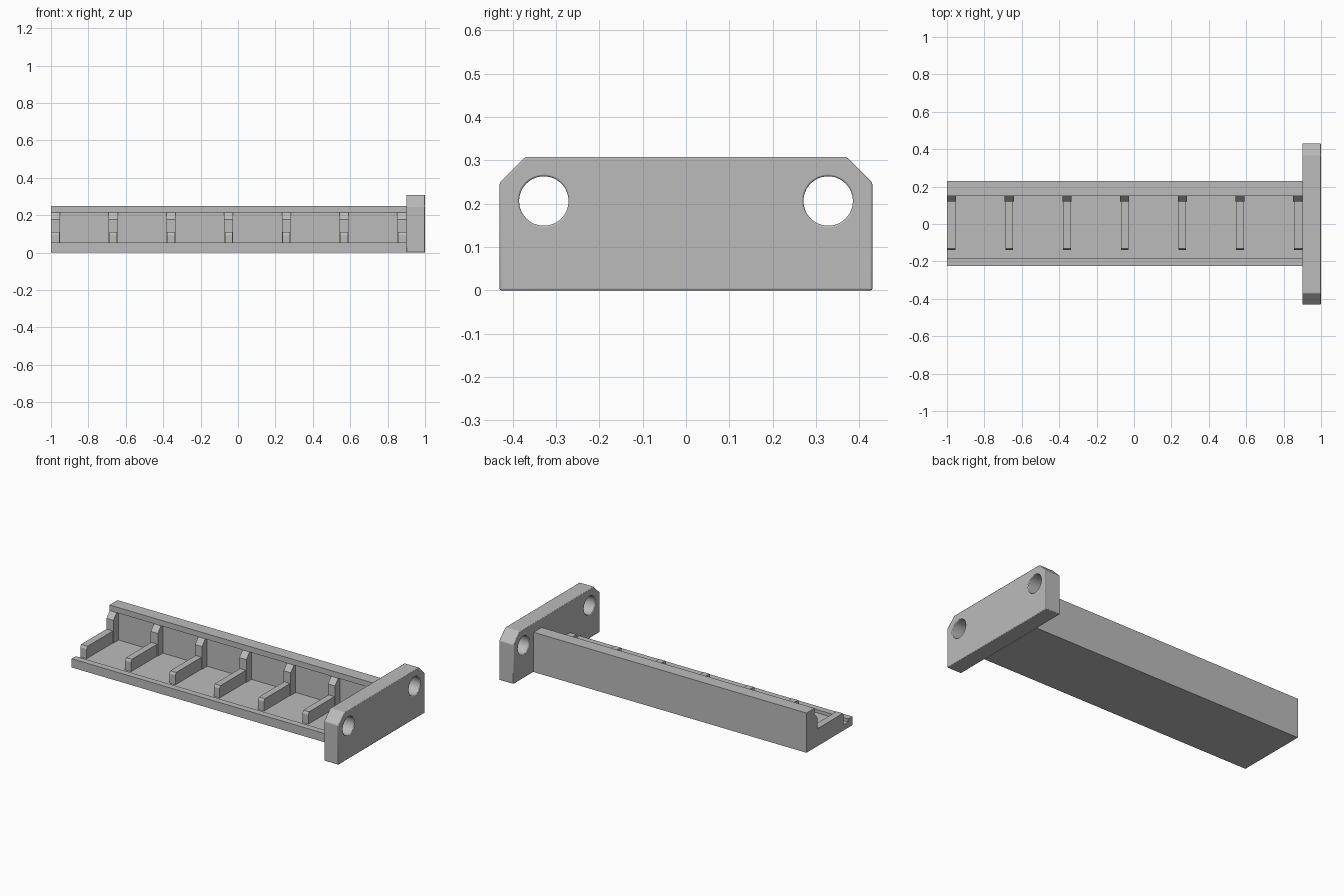
import bpy
import bmesh
import math

cube = bpy.data.objects.get("Cube")
if cube:
    bpy.data.objects.remove(cube, do_unlink=True)

grey = bpy.data.materials.new("plain grey")
grey.use_nodes = True
grey.diffuse_color = (0.5, 0.5, 0.5, 1)
grey.node_tree.nodes["Principled BSDF"].inputs["Base Color"].default_value = (0.5, 0.5, 0.5, 1)


def prism(name, profile, x0, x1):
    """Extrude a (y, z) profile along x."""
    bm = bmesh.new()
    face = bm.faces.new([bm.verts.new((x0, y, z)) for y, z in profile])
    out = bmesh.ops.extrude_face_region(bm, geom=[face])
    moved = [v for v in out["geom"] if isinstance(v, bmesh.types.BMVert)]
    bmesh.ops.translate(bm, verts=moved, vec=(x1 - x0, 0, 0))
    bmesh.ops.recalc_face_normals(bm, faces=bm.faces)
    mesh = bpy.data.meshes.new(name)
    bm.to_mesh(mesh)
    bm.free()
    mesh.materials.append(grey)
    obj = bpy.data.objects.new(name, mesh)
    bpy.context.collection.objects.link(obj)
    return obj


def soften(obj, width):
    bevel = obj.modifiers.new("Soft edges", "BEVEL")
    bevel.width = width
    bevel.segments = 2
    bevel.limit_method = "ANGLE"
    bevel.angle_limit = math.radians(40)


# Tray: low front lip, floor, tall back wall with an overhanging lip
prism("tray", [(-0.225, 0), (0.23, 0), (0.23, 0.25), (0.15, 0.25), (0.15, 0.215),
               (0.17, 0.215), (0.17, 0.035), (-0.185, 0.035), (-0.185, 0.055),
               (-0.225, 0.055)], -1, 0.9)

# Dividers: a floor bar and an upright against the wall
COUNT, PITCH, WIDTH = 7, 0.3085, 0.049
for i in range(COUNT):
    x = -1 + i * PITCH
    left = x if i == 0 else x + 0.004
    right = x + WIDTH if i == COUNT - 1 else x + WIDTH - 0.004
    bar = prism(f"divider_bar_{i + 1}", [(-0.14, 0.02), (0.16, 0.02), (0.16, 0.11),
                                         (-0.132, 0.11), (-0.14, 0.095)], left, right)
    prism(f"divider_upright_{i + 1}", [(0.12, 0.02), (0.18, 0.02), (0.18, 0.215),
                                       (0.152, 0.215), (0.12, 0.178)], x, x + WIDTH)

# End plate with clipped top corners
half = [(0.43, 0), (0.43, 0.248), (0.37, 0.308)]
plate = prism("end_plate", half + [(-y, z) for y, z in reversed(half)], 0.9, 1)

# Mounting holes through the end plate
for side, y in (("left", 0.328), ("right", -0.328)):
    bpy.ops.mesh.primitive_cylinder_add(vertices=48, radius=0.057, depth=0.3,
                                        location=(0.95, y, 0.206),
                                        rotation=(0, math.pi / 2, 0))
    cutter = bpy.context.object
    cutter.name = f"hole_cutter_{side}"
    cutter.data.materials.append(grey)
    cutter.hide_render = True
    cut = plate.modifiers.new("Hole", "BOOLEAN")
    cut.operation = "DIFFERENCE"
    cut.solver = "EXACT"
    cut.object = cutter
    bpy.context.view_layer.update()
    bpy.ops.object.select_all(action="DESELECT")
    plate.select_set(True)
    bpy.context.view_layer.objects.active = plate
    bpy.ops.object.modifier_apply(modifier=cut.name)
    bpy.data.objects.remove(cutter, do_unlink=True)

soften(plate, 0.004)
bpy.ops.object.shade_smooth_by_angle(angle=math.radians(30))
